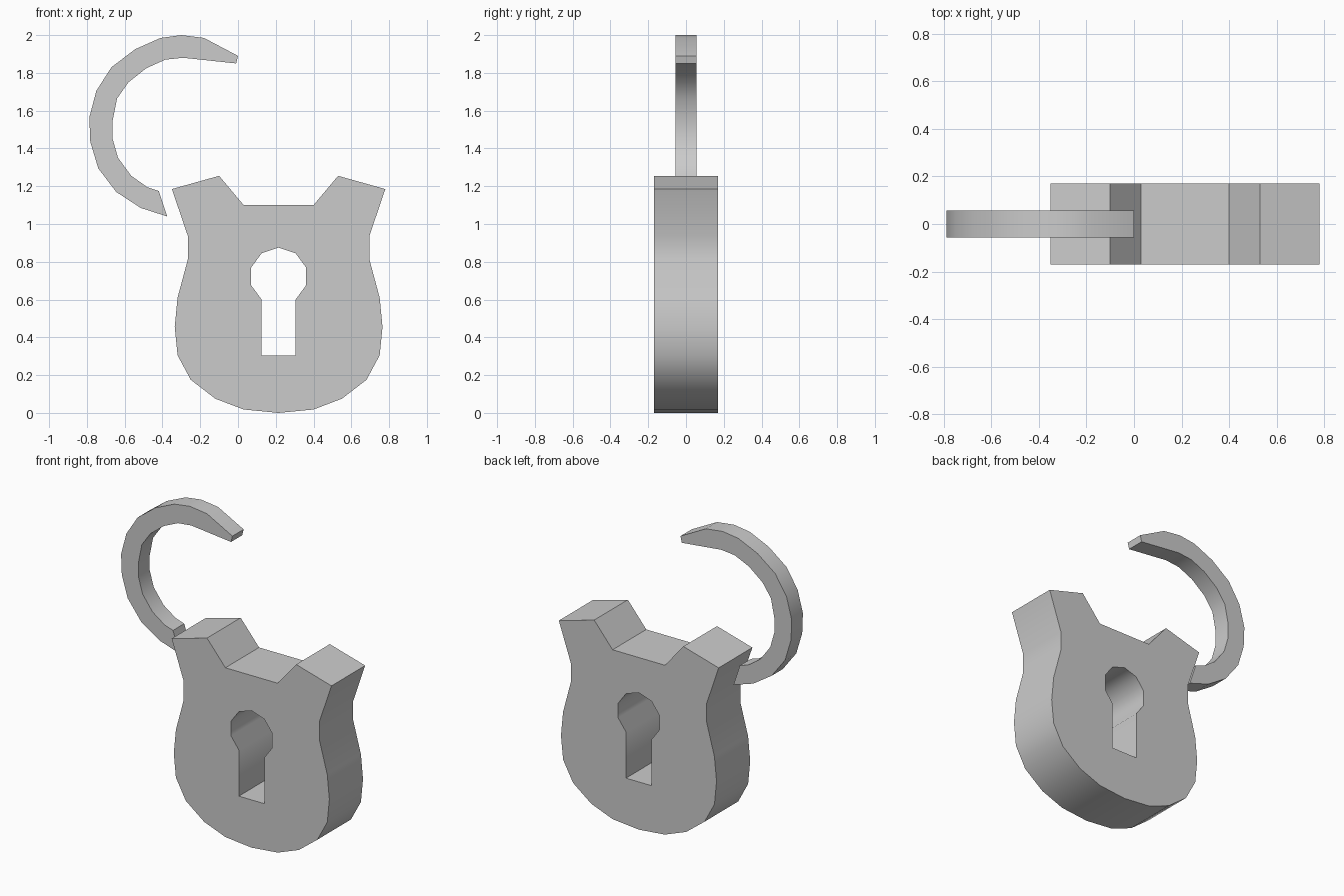
import bpy, bmesh, math

cube = bpy.data.objects.get("Cube")
if cube:
    bpy.data.objects.remove(cube, do_unlink=True)

grey = bpy.data.materials.new("plain grey")
grey.use_nodes = True
colour = (0.6, 0.6, 0.6, 1)
grey.diffuse_color = colour
grey.node_tree.nodes["Principled BSDF"].inputs["Base Color"].default_value = colour


def plate(name, outlines, depth):
    """Extrude joined x-z outlines to a solid centred on y = 0."""
    bm = bmesh.new()
    for outline in outlines:
        bm.faces.new([bm.verts.new((x, -depth / 2, z)) for x, z in outline])
    bmesh.ops.remove_doubles(bm, verts=bm.verts[:], dist=0.0005)
    front = bm.faces[:]
    # Keep the front faces and add the back and side walls
    result = bmesh.ops.extrude_face_region(bm, geom=front, use_keep_orig=True)
    back = [g for g in result["geom"] if isinstance(g, bmesh.types.BMVert)]
    bmesh.ops.translate(bm, verts=back, vec=(0, depth, 0))
    bmesh.ops.recalc_face_normals(bm, faces=bm.faces[:])
    mesh = bpy.data.meshes.new(name)
    bm.to_mesh(mesh)
    bm.free()
    mesh.materials.append(grey)
    obj = bpy.data.objects.new(name, mesh)
    bpy.context.collection.objects.link(obj)
    bpy.ops.object.select_all(action="DESELECT")
    obj.select_set(True)
    bpy.context.view_layer.objects.active = obj
    bpy.ops.object.shade_smooth_by_angle(angle=math.radians(40))
    return obj


# Lock body: half outline from the centre line, mirrored about it
CENTRE = 0.215
rim = [(0, 1.1), (0.185, 1.1), (0.315, 1.255), (0.565, 1.185), (0.48, 0.935),
       (0.48, 0.815), (0.535, 0.61), (0.55, 0.455), (0.535, 0.305),
       (0.465, 0.175), (0.335, 0.075), (0.185, 0.018), (0, 0)]
keyhole = [(0, 0.305), (0.09, 0.305), (0.09, 0.6), (0.145, 0.675),
           (0.145, 0.77), (0.09, 0.845), (0, 0.875)]
halves = [[(CENTRE + side * x, z) for x, z in (rim + keyhole)[::side]]
          for side in (1, -1)]
plate("lock_body", halves, 0.34)

# Open shackle: outer curve down, inner curve back up
outer = [(0, 1.89), (-0.18, 1.985), (-0.3, 2), (-0.41, 1.985), (-0.545, 1.925),
         (-0.67, 1.83), (-0.75, 1.705), (-0.787, 1.565), (-0.782, 1.435),
         (-0.74, 1.295), (-0.645, 1.17), (-0.515, 1.085), (-0.375, 1.04)]
inner = [(-0.42, 1.175), (-0.48, 1.195), (-0.565, 1.255), (-0.635, 1.35),
         (-0.665, 1.455), (-0.665, 1.54), (-0.64, 1.665), (-0.58, 1.75),
         (-0.485, 1.825), (-0.385, 1.87), (-0.29, 1.88), (-0.01, 1.85)]
plate("shackle", [outer + inner], 0.113)
